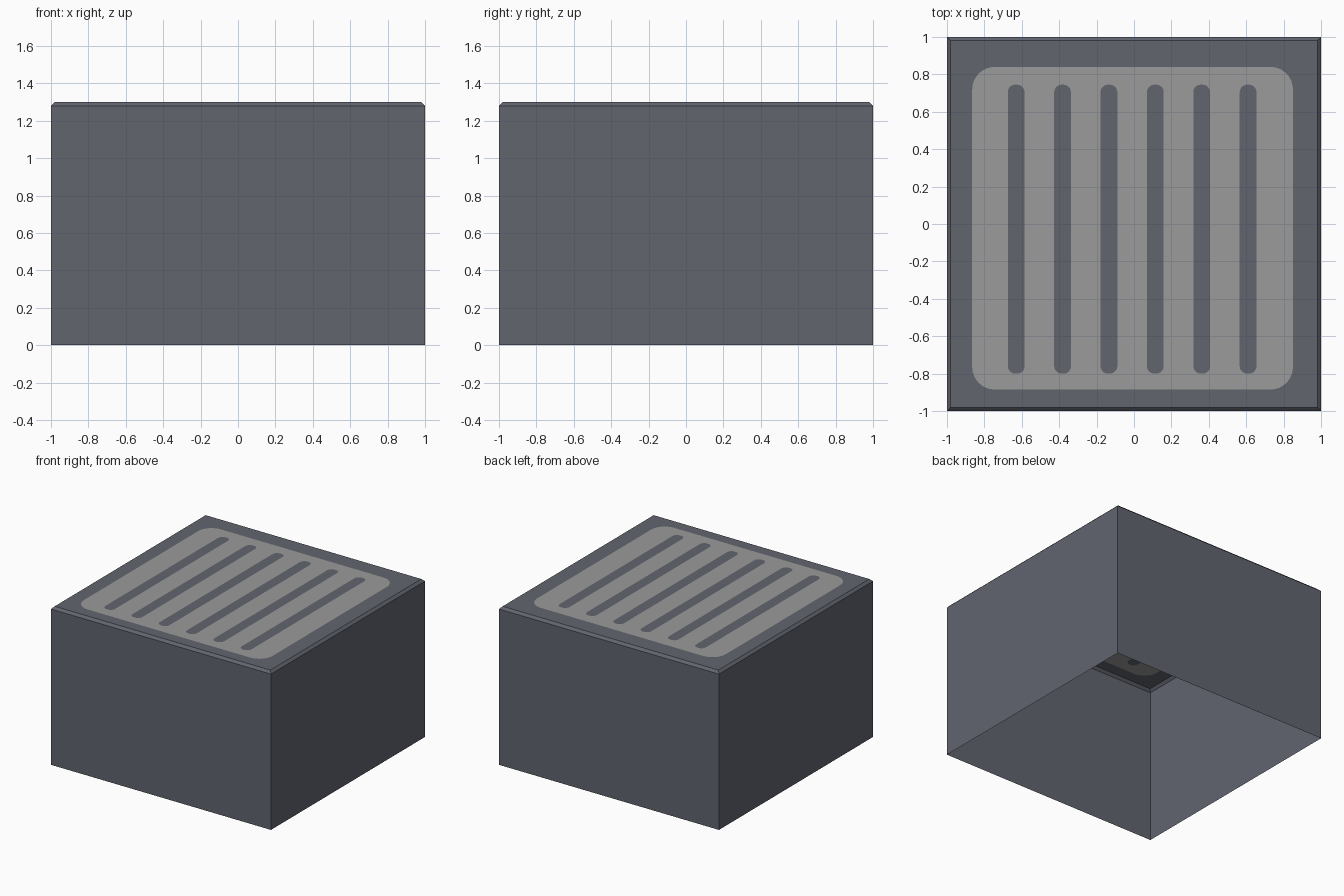
import bpy, bmesh, math

if "Cube" in bpy.data.objects:
    bpy.data.objects.remove(bpy.data.objects["Cube"])

H, BEVEL = 1.30, 0.02


def material(name, rgb):
    m = bpy.data.materials.new(name)
    m.diffuse_color = (*rgb, 1.0)
    m.use_nodes = True
    m.node_tree.nodes["Principled BSDF"].inputs["Base Color"].default_value = m.diffuse_color
    return m


bm = bmesh.new()


def loop(points):
    """Closed loop of edges through the points."""
    vs = [bm.verts.new(p) for p in points]
    es = [bm.edges.new((vs[i], vs[(i + 1) % len(vs)])) for i in range(len(vs))]
    return vs, es


def rounded(x0, x1, y0, y1, r, steps=8):
    """Rounded rectangle outline on the lid."""
    corners = [(x1 - r, y1 - r), (x0 + r, y1 - r), (x0 + r, y0 + r), (x1 - r, y0 + r)]
    pts = []
    for k, (cx, cy) in enumerate(corners):
        for i in range(steps + 1):
            a = math.pi / 2 * (k + i / steps)
            pts.append((cx + r * math.cos(a), cy + r * math.sin(a), H))
    return loop(pts)


def square(s, z):
    return loop([(s, s, z), (-s, s, z), (-s, -s, z), (s, -s, z)])


def fill(edges, index):
    """Fill an outline, leaving inner outlines open, facing up."""
    out = bmesh.ops.triangle_fill(bm, edges=edges, use_beauty=True, normal=(0, 0, 1))
    for f in out["geom"]:
        if isinstance(f, bmesh.types.BMFace):
            f.material_index = index
            f.normal_update()
            if f.normal.z < 0:
                f.normal_flip()


# side walls and chamfer, open underneath
rims = [square(1.0, 0.0), square(1.0, H - BEVEL), square(1.0 - BEVEL, H)]
for (low, _), (high, _) in zip(rims, rims[1:]):
    for i in range(4):
        j = (i + 1) % 4
        bm.faces.new((low[i], low[j], high[j], high[i]))

# lid with pale panel and six dark slots cut into it
panel = rounded(-0.865, 0.85, -0.885, 0.84, 0.12)[1]
slots = [rounded(x - 0.045, x + 0.045, -0.80, 0.745, 0.04, 5)[1]
         for x in (-0.63 + 0.248 * i for i in range(6))]
fill(rims[2][1] + panel, 0)
fill(panel + [e for s in slots for e in s], 1)
for s in slots:
    fill(s, 0)

mesh = bpy.data.meshes.new("vented_box")
bm.to_mesh(mesh)
bm.free()
mesh.materials.append(material("slate grey", (0.122, 0.130, 0.159)))
mesh.materials.append(material("pale grey", (0.328, 0.328, 0.328)))
bpy.context.collection.objects.link(bpy.data.objects.new("vented_box", mesh))
